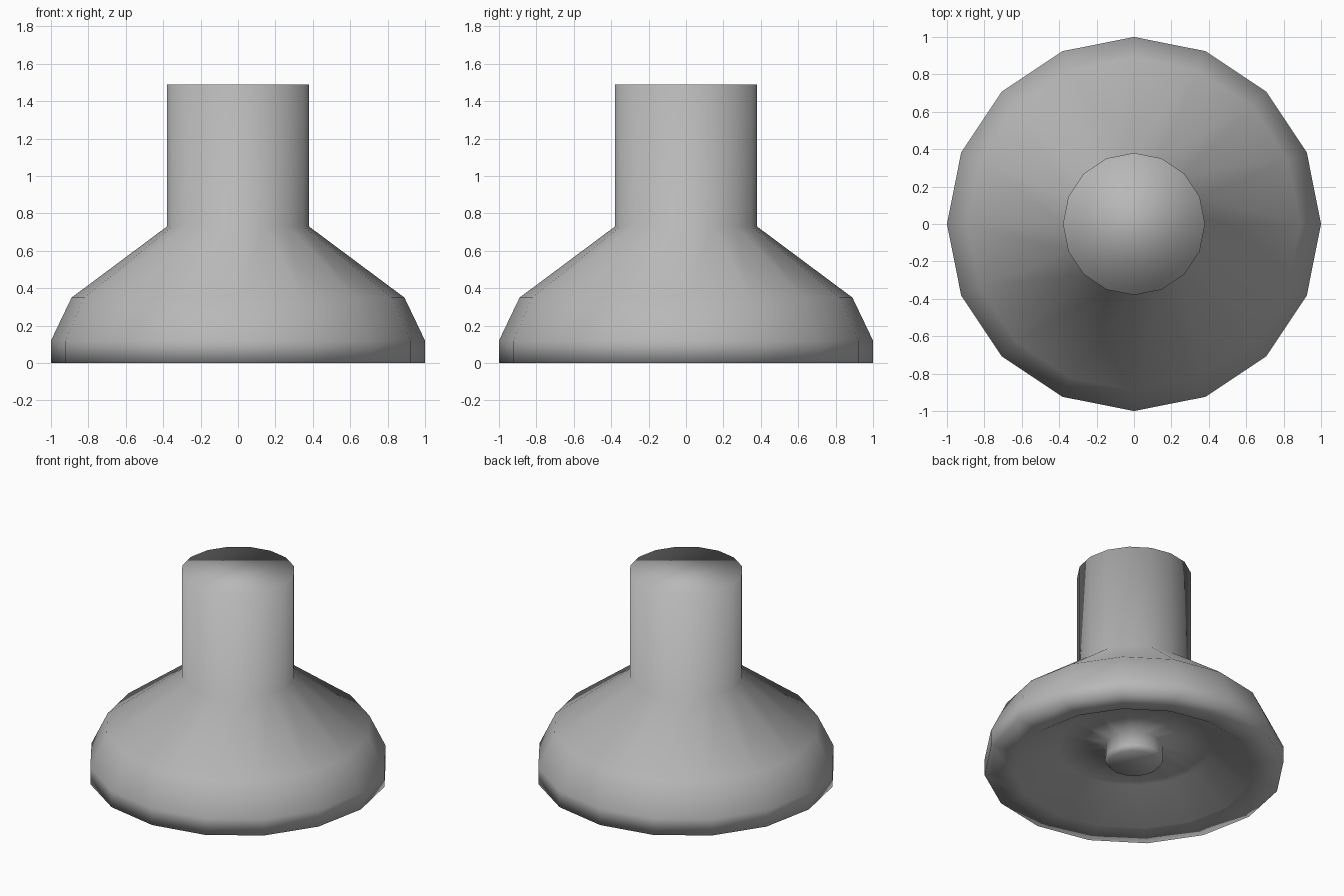
import bpy, bmesh
from math import cos, sin, tau

if "Cube" in bpy.data.objects:
    bpy.data.objects.remove(bpy.data.objects["Cube"])

SIDES = 16

# (radius, height) from the tip of the underside peg, round the lip, up to the stem top
PROFILE = [
    (0.17, 0.04), (0.195, 0.07), (0.195, 0.17),  # rounded peg under the base
    (0.52, 0.17), (0.80, 0.0),                   # hollow underside
    (1.0, 0.0), (1.0, 0.12),                     # lip and rim
    (0.89, 0.35), (0.38, 0.73), (0.38, 1.49),    # shoulder and stem
]


def lathe(name, profile, sides):
    bm = bmesh.new()
    rings = [[bm.verts.new((r * cos(tau * i / sides), r * sin(tau * i / sides), z))
              for i in range(sides)] for r, z in profile]
    for lo, hi in zip(rings, rings[1:]):
        for i in range(sides):
            j = (i + 1) % sides
            bm.faces.new((lo[i], lo[j], hi[j], hi[i]))
    # end caps
    bm.faces.new(rings[0][::-1])
    bm.faces.new(rings[-1])
    bmesh.ops.recalc_face_normals(bm, faces=bm.faces)
    for f in bm.faces:
        f.smooth = True
    mesh = bpy.data.meshes.new(name)
    bm.to_mesh(mesh)
    bm.free()
    obj = bpy.data.objects.new(name, mesh)
    bpy.context.collection.objects.link(obj)
    return obj


# Flared base with stem, one continuous smooth surface
body = lathe("flared_base_and_stem", PROFILE, SIDES)

# Darker grey
grey = bpy.data.materials.new("dark_grey")
grey.diffuse_color = (0.48, 0.48, 0.48, 1)
grey.use_nodes = True
grey.node_tree.nodes["Principled BSDF"].inputs["Base Color"].default_value = grey.diffuse_color
body.data.materials.append(grey)
